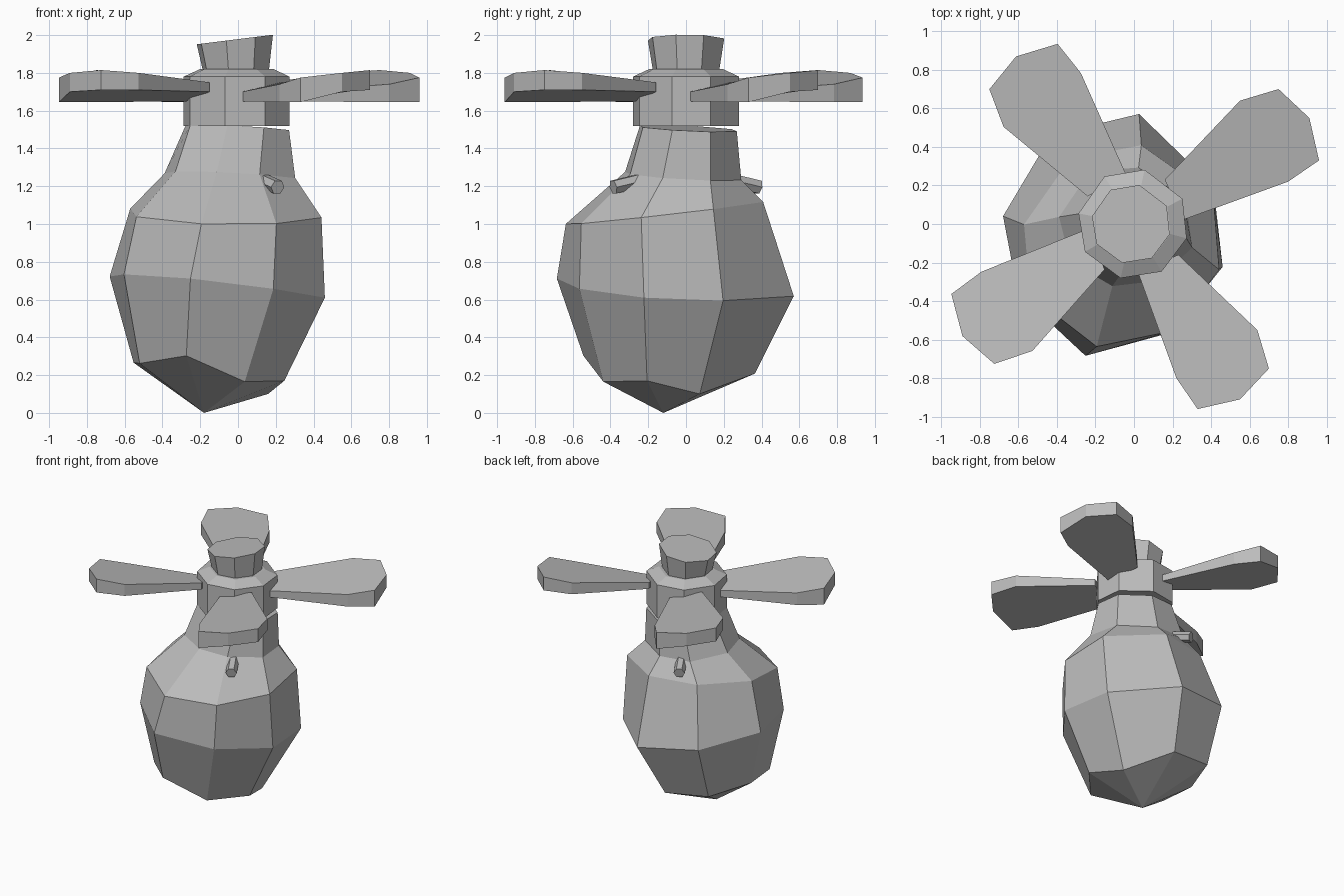
import bpy, bmesh, math
from mathutils import Vector, Matrix

if "Cube" in bpy.data.objects:
    bpy.data.objects.remove(bpy.data.objects["Cube"])

grey = bpy.data.materials.new("plain_grey")
grey.diffuse_color = (0.5, 0.5, 0.5, 1)
grey.use_nodes = True
grey.node_tree.nodes["Principled BSDF"].inputs["Base Color"].default_value = grey.diffuse_color

# Shared slightly uneven octagon used by the body, collar and cap
ANGLES = [math.radians(a) for a in (257, 301, 345, 387, 438, 481, 529, 570)]


def ring(z, cx, cy, radii, tilt_x=0, tilt_y=0):
    """Octagonal loop of points on a tilted plane."""
    if not isinstance(radii, (list, tuple)):
        radii = [radii] * 8
    pts = []
    for a, r in zip(ANGLES, radii):
        dx, dy = r * math.cos(a), r * math.sin(a)
        pts.append(Vector((cx + dx, cy + dy, z + dx * tilt_x + dy * tilt_y)))
    return pts


def loft(name, rings, apex=None):
    """Skin a stack of loops, closing the ends flat or with a bottom point."""
    bm = bmesh.new()
    loops = [[bm.verts.new(p) for p in r] for r in rings]
    n = len(loops[0])
    for lo, hi in zip(loops, loops[1:]):
        for i in range(n):
            j = (i + 1) % n
            bm.faces.new((lo[i], lo[j], hi[j], hi[i]))
    bm.faces.new(loops[-1])
    if apex:
        tip = bm.verts.new(apex)
        for i in range(n):
            bm.faces.new((tip, loops[0][(i + 1) % n], loops[0][i]))
    else:
        bm.faces.new(loops[0][::-1])
    bmesh.ops.recalc_face_normals(bm, faces=bm.faces)
    mesh = bpy.data.meshes.new(name)
    bm.to_mesh(mesh)
    bm.free()
    mesh.materials.append(grey)
    obj = bpy.data.objects.new(name, mesh)
    bpy.context.collection.objects.link(obj)
    return obj


# Lumpy bulb body tapering into a neck
base = ring(0.22, -0.17, -0.095, (.46, .40, .43, .37, .47, .48, .39, .405), -0.12)
base[0].z += 0.07   # chipped facets near the bottom point
base[1].z -= 0.03
base[3].z -= 0.08
body = loft("body", [
    base,
    ring(0.665, -0.11, -0.07, (.63, .577, .59, .586, .655, .62, .58, .57), -0.11, -0.05),
    ring(1.06, -0.07, -0.10, (.55, .53, .53, .54, .52, .51, .51, .54), -0.02, 0.115),
    ring(1.255, -0.045, -0.03, (.30, .31, .36, .35, .33, .355, .35, .33), -0.05, -0.06),
    ring(1.507, 0, 0, (.25, .266, .28, .286, .275, .283, .284, .29), -0.05, -0.05),
], apex=(-0.18, -0.12, 0))

# Collar with a sloped shoulder
loft("collar", [
    ring(1.52, -0.005, 0, 0.288),
    ring(1.78, -0.005, 0, 0.288),
    ring(1.82, -0.005, 0, 0.20),
])

# Flared cap with a slanted top
loft("cap", [
    ring(1.815, -0.01, 0, 0.18),
    ring(1.977, -0.015, 0, 0.207, 0.125),
])

# Pitched blades: outline as x, y, underside height, top height
BLADE = [(.25, .02, 1.65, 1.70), (.80, .22, 1.645, 1.74), (.96, .33, 1.645, 1.775),
         (.91, .55, 1.70, 1.80), (.75, .70, 1.71, 1.815), (.55, .64, 1.71, 1.80),
         (.16, .23, 1.70, 1.75)]
for k, turn in enumerate((0, 94, 182, 270)):
    rot = Matrix.Rotation(math.radians(turn), 3, 'Z')
    loft(f"blade_{k + 1}", [
        [rot @ Vector((x, y, b)) for x, y, b, t in BLADE],
        [rot @ Vector((x, y, t)) for x, y, b, t in BLADE],
    ])

# Small hexagonal pegs on opposite sides of the neck
for name, s in (("front_peg", 1), ("back_peg", -1)):
    tip = Vector((0.21 * s, -0.385 * s, 1.195))
    root = Vector((0.12 * s, -0.22 * s, 1.235))
    q = (tip - root).to_track_quat('Z', 'Y')
    hexagon = [q @ Vector((0.04 * math.cos(i * math.pi / 3),
                           0.04 * math.sin(i * math.pi / 3), 0)) for i in range(6)]
    loft(name, [[root + p for p in hexagon], [tip + p for p in hexagon]])
